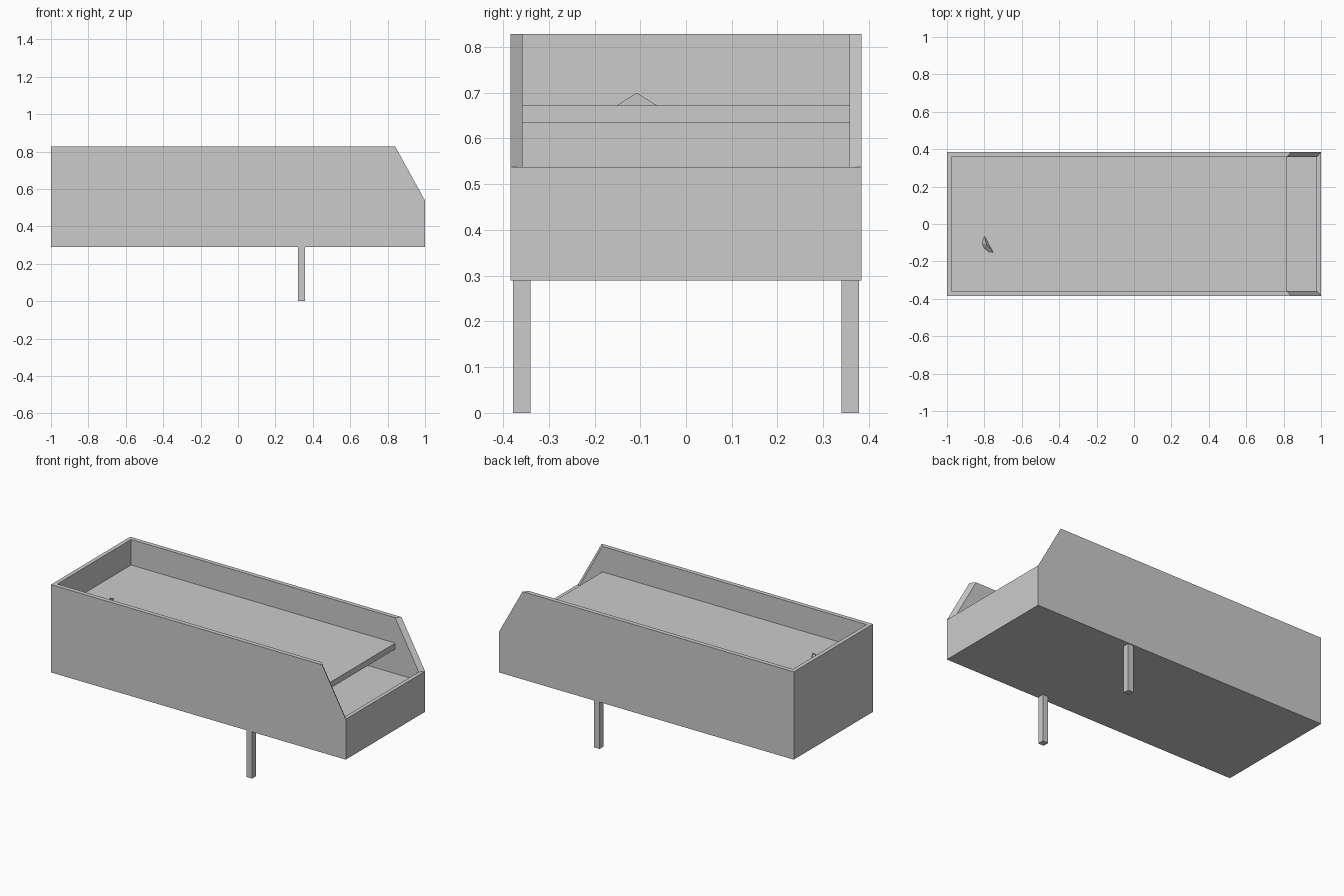
import bpy, bmesh

if "Cube" in bpy.data.objects:
    bpy.data.objects.remove(bpy.data.objects["Cube"])

def make_object(name, bm):
    bmesh.ops.recalc_face_normals(bm, faces=bm.faces[:])
    mesh = bpy.data.meshes.new(name)
    bm.to_mesh(mesh)
    bm.free()
    obj = bpy.data.objects.new(name, mesh)
    bpy.context.collection.objects.link(obj)
    return obj

def box(name, x0, x1, y0, y1, z0, z1):
    bm = bmesh.new()
    bmesh.ops.create_cube(bm, size=1)
    for v in bm.verts:
        v.co.x = x0 + (v.co.x + 0.5) * (x1 - x0)
        v.co.y = y0 + (v.co.y + 0.5) * (y1 - y0)
        v.co.z = z0 + (v.co.z + 0.5) * (z1 - z0)
    return make_object(name, bm)

# Open tray: outer and inner side profiles (x, z), joined by a mitred rim
outer = [(-1, 0.29), (1, 0.29), (1, 0.538), (0.84, 0.828), (-1, 0.828)]
inner = [(-0.975, 0.315), (0.976, 0.315), (0.976, 0.538), (0.816, 0.828), (-0.975, 0.828)]
bm = bmesh.new()
rims = []
for profile, y in ((outer, 0.384), (inner, 0.357)):
    near = [bm.verts.new((x, -y, z)) for x, z in profile]
    far = [bm.verts.new((x, y, z)) for x, z in profile]
    bm.faces.new(near)
    bm.faces.new(far)
    for a, b in ((0, 1), (1, 2), (4, 0)):   # bottom, low end, tall end
        bm.faces.new((near[a], near[b], far[b], far[a]))
    rims.append(near[2:] + far[:1:-1])
for i in range(6):
    j = (i + 1) % 6
    bm.faces.new((rims[0][i], rims[0][j], rims[1][j], rims[1][i]))
make_object("tray_body", bm)

# Upper deck and lower floor panel
box("upper_deck", -0.975, 0.816, -0.357, 0.357, 0.635, 0.672)
box("lower_floor", -0.975, 0.976, -0.357, 0.357, 0.448, 0.485)

# Pair of square legs
for side, y in (("front", -0.359), ("back", 0.359)):
    box(side + "_leg", 0.321, 0.359, y - 0.019, y + 0.019, 0, 0.295)

# Small faceted tip poking through the deck
outline = [(-0.8, -0.06), (-0.75, -0.155), (-0.775, -0.152), (-0.803, -0.13), (-0.813, -0.1)]
bm = bmesh.new()
ring = [bm.verts.new((x, y, 0.67)) for x, y in outline]
tip = bm.verts.new((-0.79, -0.108, 0.7))
bm.faces.new(ring)
for i in range(5):
    bm.faces.new((ring[i], ring[(i + 1) % 5], tip))
make_object("deck_peg_tip", bm)
